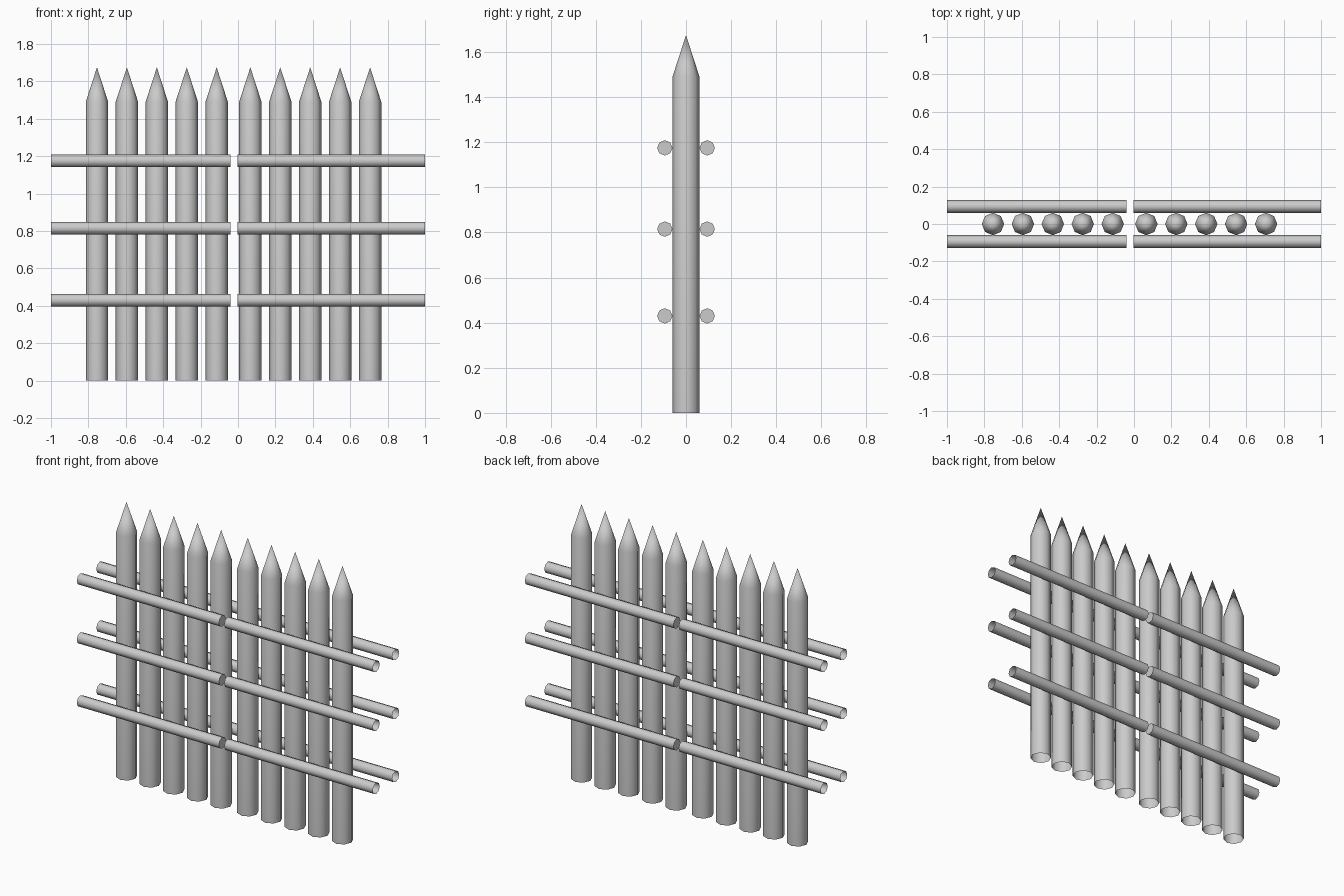
import bpy, bmesh, math
from mathutils import Matrix, Vector

if "Cube" in bpy.data.objects:
    bpy.data.objects.remove(bpy.data.objects["Cube"])

SIDES = 8
grey = bpy.data.materials.new("plain grey")
grey.diffuse_color = (0.6, 0.6, 0.6, 1)
grey.use_nodes = True
grey.node_tree.nodes["Principled BSDF"].inputs["Base Color"].default_value = grey.diffuse_color


def log(name, radius, length, tip, matrix):
    """Hollow log along local z: open at the base, closed at the far end (pointed if tip > 0)."""
    bm = bmesh.new()
    rings = []
    for z in (0, length):
        rings.append([bm.verts.new((radius * math.cos(2 * math.pi * i / SIDES),
                                    radius * math.sin(2 * math.pi * i / SIDES), z))
                      for i in range(SIDES)])
    apex = bm.verts.new((0, 0, length + tip))
    low, high = rings
    for i in range(SIDES):
        j = (i + 1) % SIDES
        bm.faces.new((low[i], low[j], high[j], high[i]))
        bm.faces.new((high[i], high[j], apex))
    mesh = bpy.data.meshes.new(name)
    bm.to_mesh(mesh)
    bm.free()
    mesh.materials.append(grey)
    obj = bpy.data.objects.new(name, mesh)
    bpy.context.collection.objects.link(obj)
    obj.matrix_world = matrix
    bpy.ops.object.select_all(action='DESELECT')
    obj.select_set(True)
    bpy.context.view_layer.objects.active = obj
    bpy.ops.object.shade_smooth_by_angle(angle=math.radians(50))
    return obj


# Upright pointed stakes: two panels of five
for panel, start in (("left", -0.754), ("right", 0.066)):
    for i in range(5):
        log(f"{panel}_stake_{i + 1}", 0.06, 1.49, 0.185,
            Matrix.Translation((start + 0.16 * i, 0, 0)))

# Horizontal rails in front and behind, closed ends meeting near the middle
for level, z in (("low", 0.43), ("middle", 0.815), ("high", 1.175)):
    for side, y in (("front", -0.094), ("back", 0.094)):
        for panel, outer, inner in (("left", -1.0, -0.04), ("right", 1.0, -0.004)):
            turn = Vector((inner - outer, 0, 0)).to_track_quat('Z', 'Y').to_matrix().to_4x4()
            log(f"{side}_{level}_rail_{panel}", 0.034, abs(inner - outer), 0,
                Matrix.Translation((outer, y, z)) @ turn)
